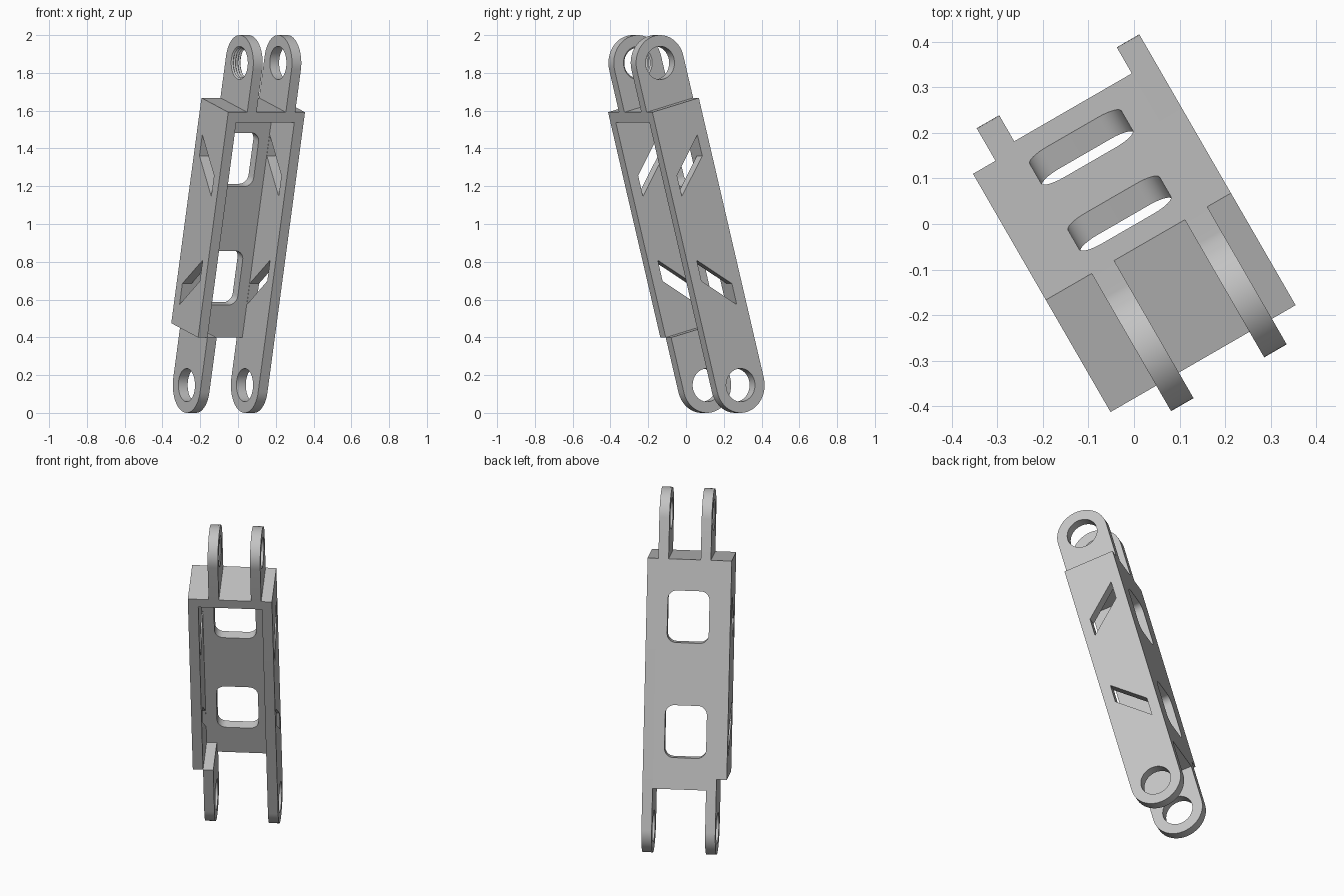
import bpy, bmesh
from math import sin, cos, pi, radians
from mathutils import Matrix, Vector

if "Cube" in bpy.data.objects:
    bpy.data.objects.remove(bpy.data.objects["Cube"])

# Tilted frame of the link: U across, V towards the back, W along its length
TILT = Matrix.Rotation(radians(30), 4, 'Z') @ Matrix.Rotation(radians(15), 4, 'X')
FRAME = Matrix.Translation((0.0105, -0.018, 1)) @ TILT
SIDE = FRAME @ Matrix(((0, 0, 1, 0), (1, 0, 0, 0), (0, 1, 0, 0), (0, 0, 0, 1)))
BACK = FRAME @ Matrix.Rotation(pi / 2, 4, 'X')

R, HOLE, T = 0.147, 0.088, 0.057       # lug radius, hole radius, sheet thickness
U0, U1 = -0.251, 0.218                 # outer faces of the two walls
TOP, WALL_END, PLATE_END = 0.652, -0.583, -0.647
PIN = 0.883                            # distance of both pin axes from the middle

grey = bpy.data.materials.new("grey")
grey.use_nodes = True
grey.diffuse_color = (0.55, 0.55, 0.55, 1)
grey.node_tree.nodes["Principled BSDF"].inputs["Base Color"].default_value = grey.diffuse_color


def arc(cx, cy, r, a0, a1, n):
    return [(cx + r * cos(radians(a0 + (a1 - a0) * i / n)),
             cy + r * sin(radians(a0 + (a1 - a0) * i / n))) for i in range(n + 1)]


def circle(cy, r):
    return arc(0, cy, r, 0, 360, 48)[:-1]


def finish(ob):
    ob.data.materials.clear()
    ob.data.materials.append(grey)
    bpy.ops.object.select_all(action='DESELECT')
    ob.select_set(True)
    bpy.context.view_layer.objects.active = ob
    bpy.ops.object.shade_smooth_by_angle(angle=radians(30))


def sheet(name, loops, lo, hi, frame):
    """Extrude an outline with holes between two offsets along the frame's normal."""
    cu = bpy.data.curves.new(name, 'CURVE')
    cu.dimensions, cu.fill_mode = '2D', 'BOTH'
    cu.extrude = (hi - lo) / 2
    for pts in loops:
        sp = cu.splines.new('POLY')
        sp.points.add(len(pts) - 1)
        for p, (x, y) in zip(sp.points, pts):
            p.co = (x, y, 0, 1)
        sp.use_cyclic_u = True
    ob = bpy.data.objects.new(name, cu)
    bpy.context.collection.objects.link(ob)
    ob.matrix_world = frame @ Matrix.Translation((0, 0, (lo + hi) / 2))
    bpy.ops.object.select_all(action='DESELECT')
    ob.select_set(True)
    bpy.context.view_layer.objects.active = ob
    bpy.ops.object.convert(target='MESH')
    ob = bpy.context.view_layer.objects.active
    bm = bmesh.new()
    bm.from_mesh(ob.data)
    bmesh.ops.remove_doubles(bm, verts=bm.verts, dist=1e-5)
    bmesh.ops.recalc_face_normals(bm, faces=bm.faces)
    bm.to_mesh(ob.data)
    bm.free()
    finish(ob)
    return ob


# Slanted slots, mirrored about the middle of the walls
slot = [(-0.088, -0.175), (-0.088, -0.289), (0.088, -0.465), (0.088, -0.35)]
slots = [slot, [(x, -y) for x, y in slot]]
ROOF = TOP - T
low_end = arc(0, -PIN, R, 180, 360, 32)
low_hole = circle(-PIN, HOLE)

# Left wall runs straight into its lower lug; right wall stops short
sheet("left_wall_and_lower_lug", [[(R, ROOF), (-R, ROOF)] + low_end, low_hole] + slots,
      U1 - T, U1, SIDE)
sheet("right_wall", [[(-R, WALL_END), (R, WALL_END), (R, ROOF), (-R, ROOF)]] + slots,
      U0, U0 + T, SIDE)

# Right lower lug, set inside the right wall and notched around the back plate
notch = [(R, PLATE_END), (R - T, PLATE_END), (R - T, WALL_END), (-R, WALL_END)]
sheet("right_lower_lug", [notch + low_end, low_hole], U0 + T, U0 + 2 * T, SIDE)

# Top plate
sheet("top_plate", [[(-R, ROOF), (R, ROOF), (R, TOP), (-R, TOP)]], U0, U1, SIDE)

# Upper lugs
lug = [(-R, TOP), (R, TOP)] + arc(0, PIN, R, 0, 180, 32)
UR, UL = -0.135, 0.101
for name, u in (("right_upper_lug", UR), ("left_upper_lug", UL)):
    sheet(name, [lug, circle(PIN, HOLE)], u, u + T, SIDE)


# Back plate with two rounded windows
def window(x0, x1, y0, y1, r=0.05):
    corners = ((x1 - r, y1 - r), (x0 + r, y1 - r), (x0 + r, y0 + r), (x1 - r, y0 + r))
    return [p for i, (x, y) in enumerate(corners)
            for p in arc(x, y, r, 90 * i, 90 * i + 90, 8)]


a, b = U0 + T, U1 - T
sheet("back_plate", [[(a, PLATE_END), (b, PLATE_END), (b, ROOF), (a, ROOF)],
                     window(-0.132, 0.1, 0.181, 0.475),
                     window(-0.132, 0.1, -0.468, -0.172)], -R, -R + T, BACK)

# Thread ridges inside the right upper lug
bm = bmesh.new()
ridges = 4
pitch = T / ridges
for k in range(ridges):
    z = UR + k * pitch
    tri = [bm.verts.new(Vector((r, 0, h))) for r, h in
           ((HOLE, z), (HOLE - 0.009, z + pitch / 2), (HOLE, z + pitch))]
    edges = [bm.edges.new((tri[0], tri[1])), bm.edges.new((tri[1], tri[2]))]
    bmesh.ops.spin(bm, geom=tri + edges, cent=(0, 0, 0), axis=(0, 0, 1),
                   angle=2 * pi, steps=48, use_merge=True)
bmesh.ops.remove_doubles(bm, verts=bm.verts, dist=1e-5)
bmesh.ops.recalc_face_normals(bm, faces=bm.faces)
# Ridge faces point towards the pin axis
bm.normal_update()
for f in bm.faces:
    c = f.calc_center_median()
    if f.normal.x * c.x + f.normal.y * c.y > 0:
        f.normal_flip()
me = bpy.data.meshes.new("thread_ridges")
bm.to_mesh(me)
bm.free()
thread = bpy.data.objects.new("thread_ridges", me)
bpy.context.collection.objects.link(thread)
thread.matrix_world = SIDE @ Matrix.Translation((0, PIN, 0))
finish(thread)
